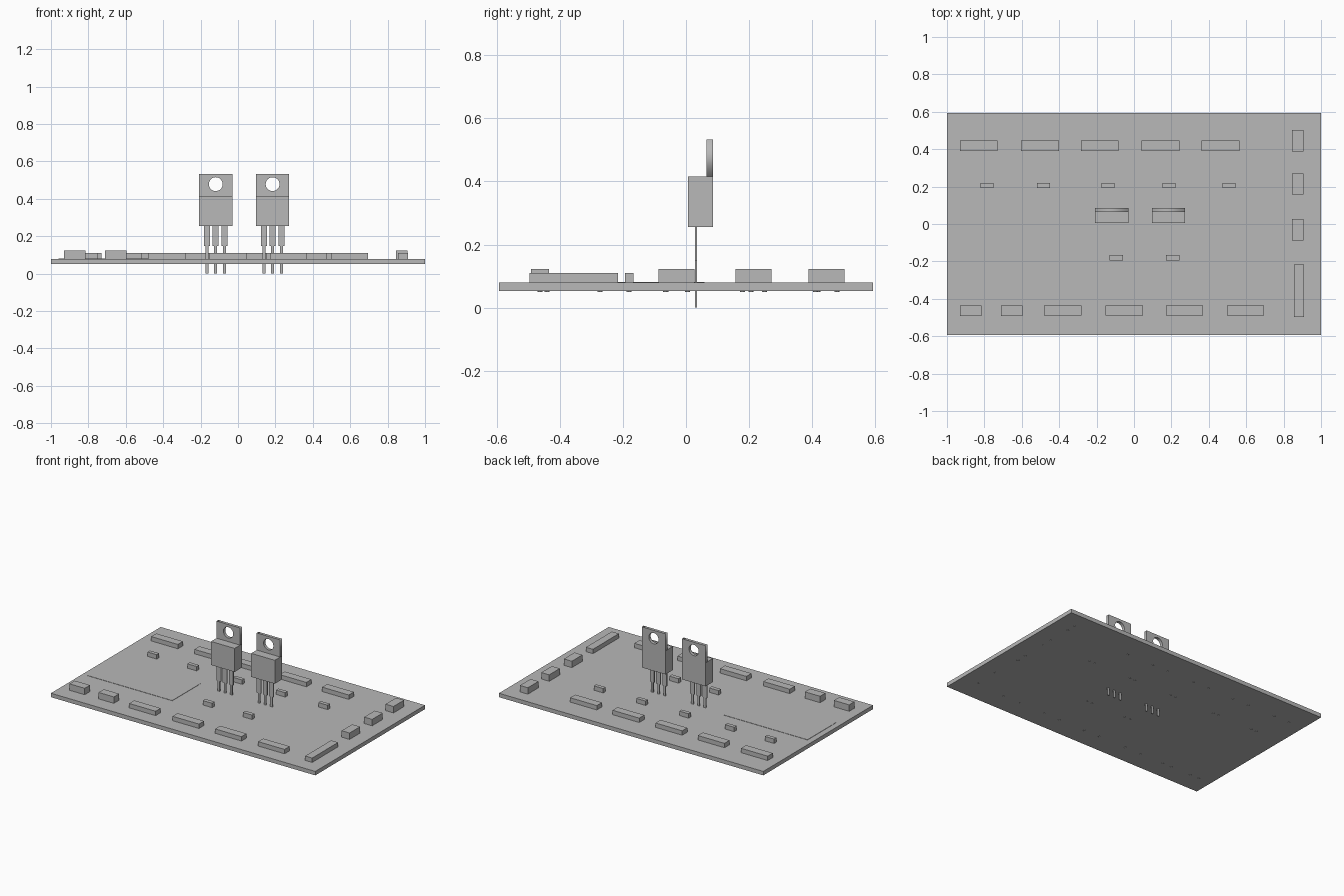
import bpy
import math

if "Cube" in bpy.data.objects:
    bpy.data.objects.remove(bpy.data.objects["Cube"], do_unlink=True)

GREY = (0.48, 0.48, 0.48, 1)
grey = bpy.data.materials.new("plain_grey")
grey.use_nodes = True
grey.diffuse_color = GREY
grey.node_tree.nodes["Principled BSDF"].inputs["Base Color"].default_value = GREY

BOTTOM, TOP = 0.052, 0.079      # board faces
LOW, TALL = 0.109, 0.123        # tops of the two component heights


def box(name, x, y, z):
    """Box from (min, max) ranges on each axis."""
    bpy.ops.mesh.primitive_cube_add(size=1)
    ob = bpy.context.object
    ob.name = name
    ob.location = [sum(r) / 2 for r in (x, y, z)]
    ob.scale = [r[1] - r[0] for r in (x, y, z)]
    bpy.ops.object.transform_apply(location=True, rotation=False, scale=True)
    ob.data.materials.append(grey)
    return ob


def component(name, cx, cy, w, d, top):
    """Block on the board with two solder points showing underneath."""
    box(name, (cx - w / 2, cx + w / 2), (cy - d / 2, cy + d / 2), (TOP, top))
    for s in (-1, 1):
        px = cx + s * w * 0.3 if w > d else cx
        py = cy + s * d * 0.3 if d > w else cy
        bpy.ops.mesh.primitive_cylinder_add(
            vertices=10, radius=0.008, depth=0.002, location=(px, py, BOTTOM - 0.001))
        bpy.context.object.name = name + "_solder_point"
        bpy.context.object.data.materials.append(grey)


def tab_plate(name, cx):
    """Upright metal tab with a round mounting hole."""
    curve = bpy.data.curves.new(name, "CURVE")
    curve.dimensions = "2D"
    curve.fill_mode = "BOTH"
    curve.extrude = 0.01
    hole = [(0.037 * math.cos(a * math.tau / 32), 0.478 + 0.037 * math.sin(a * math.tau / 32))
            for a in range(32)]
    rim = [(-0.089, 0.416), (0.089, 0.416), (0.089, 0.533), (-0.089, 0.533)]
    for loop in (rim, hole):
        spline = curve.splines.new("POLY")
        spline.points.add(len(loop) - 1)
        for p, (u, v) in zip(spline.points, loop):
            p.co = (u, v, 0, 1)
        spline.use_cyclic_u = True
    curve.materials.append(grey)
    ob = bpy.data.objects.new(name, curve)
    bpy.context.collection.objects.link(ob)
    ob.rotation_euler.x = math.pi / 2
    ob.location = (cx, 0.075, 0)
    bpy.ops.object.select_all(action="DESELECT")
    ob.select_set(True)
    bpy.context.view_layer.objects.active = ob
    bpy.ops.object.convert(target="MESH")


# Board and the very thin raised patch on its top
box("board", (-1, 1), (-0.593, 0.593), (BOTTOM, TOP))
box("raised_patch", (-0.96, -0.32), (-0.253, 0.058), (TOP, TOP + 0.002))

# Back row of long blocks
for x in (-0.83, -0.503, -0.183, 0.142, 0.463):
    component("back_block", x, 0.419, 0.202, 0.055, LOW)

# Small chips
for x in (-0.785, -0.483, -0.138, 0.187, 0.508):
    component("back_chip", x, 0.206, 0.07, 0.026, LOW)
for x in (-0.095, 0.207):
    component("front_chip", x, -0.18, 0.07, 0.028, LOW)

# Front row
for x in (-0.873, -0.653):
    component("front_tall_block", x, -0.463, 0.115, 0.057, TALL)
for x in (-0.38, -0.052, 0.27, 0.596):
    component("front_block", x, -0.463, 0.2, 0.055, LOW)

# Column of blocks at the left end
for y in (0.445, 0.214, -0.03):
    component("side_tall_block", 0.875, y, 0.06, 0.114, TALL)
component("side_long_block", 0.882, -0.356, 0.053, 0.28, LOW)

# Upright three-legged parts
for x in (-0.119, 0.185):
    box("transistor_body", (x - 0.089, x + 0.089), (0.006, 0.085), (0.255, 0.416))
    tab_plate("transistor_tab", x)
    for dx in (-0.047, 0, 0.047):
        px = x + dx
        box("leg_upper", (px - 0.016, px + 0.016), (0.028, 0.035), (0.147, 0.255))
        box("leg_lower", (px - 0.008, px + 0.008), (0.028, 0.035), (0, 0.147))
